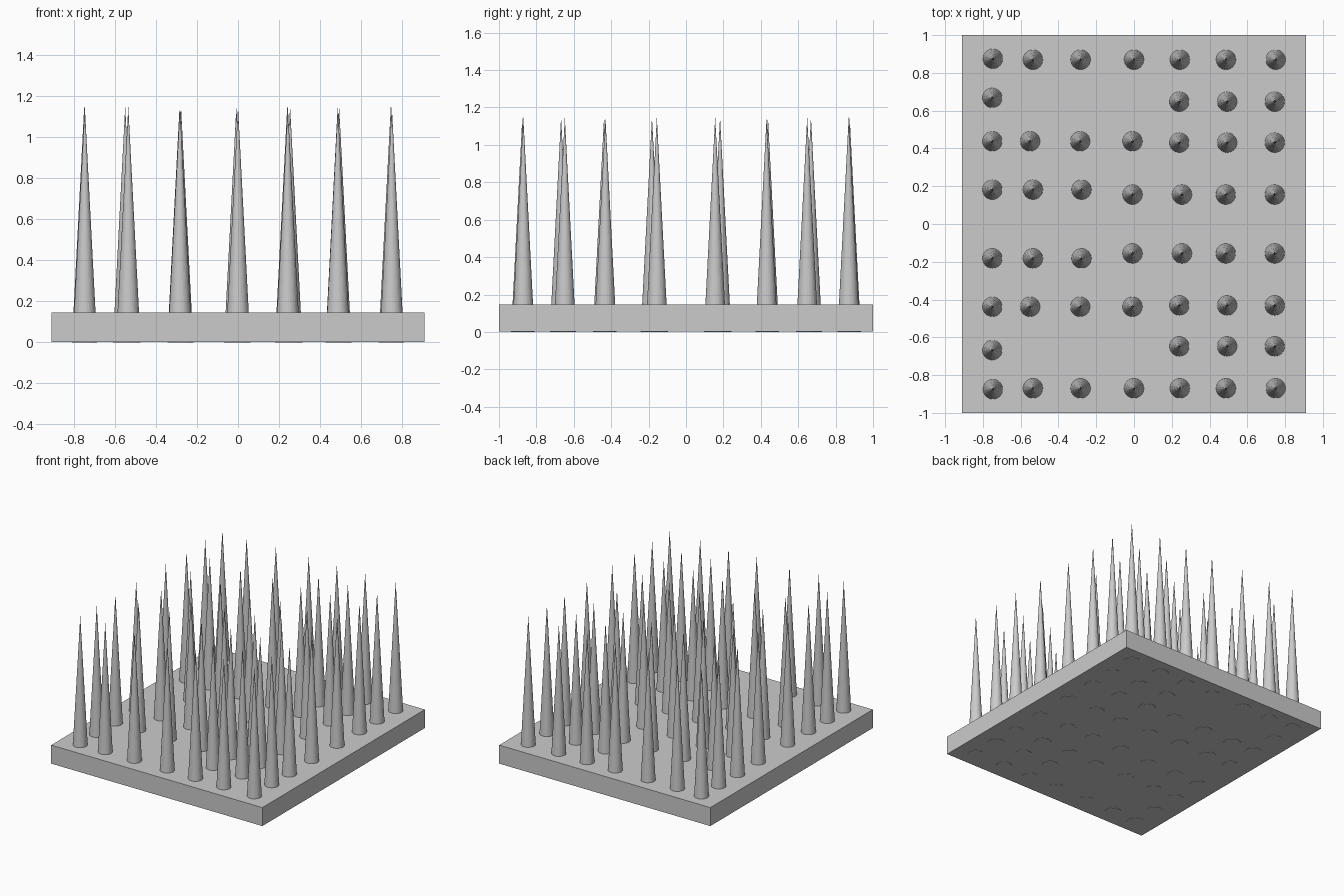
import bpy

if "Cube" in bpy.data.objects:
    bpy.data.objects.remove(bpy.data.objects["Cube"])

# Base slab
bpy.ops.mesh.primitive_cube_add(size=1, location=(0, 0, 0.074))
slab = bpy.context.object
slab.name = "base_slab"
slab.scale = (1.82, 2.0, 0.144)
bpy.ops.object.transform_apply(location=True, rotation=False, scale=True)

# Spike rows on the +y half: groups of (y, x positions)
groups = [
    (0.875, [-0.747]),
    (0.87, [-0.535, -0.283, 0.0, 0.243, 0.487, 0.75]),
    (0.668, [-0.75]),
    (0.648, [0.24, 0.493, 0.745]),
    (0.438, [-0.75, -0.55, -0.285, -0.008]),
    (0.431, [0.24, 0.493, 0.745]),
    (0.182, [-0.75, -0.535, -0.278]),
    (0.156, [-0.008, 0.254, 0.486, 0.745]),
]

# One shared cone, running through the slab to the ground
bpy.ops.mesh.primitive_cone_add(vertices=32, radius1=0.06, radius2=0,
                                depth=1.15, location=(0, 0, 0))
master = bpy.context.object
mesh = master.data
mesh.name = "spike"
bpy.data.objects.remove(master)

# Spikes mirrored front to back
for y, xs in groups:
    for x in xs:
        for side, label in ((1, "back"), (-1, "front")):
            spike = bpy.data.objects.new("spike_" + label, mesh)
            spike.location = (x, side * y, 0.575)
            bpy.context.collection.objects.link(spike)
